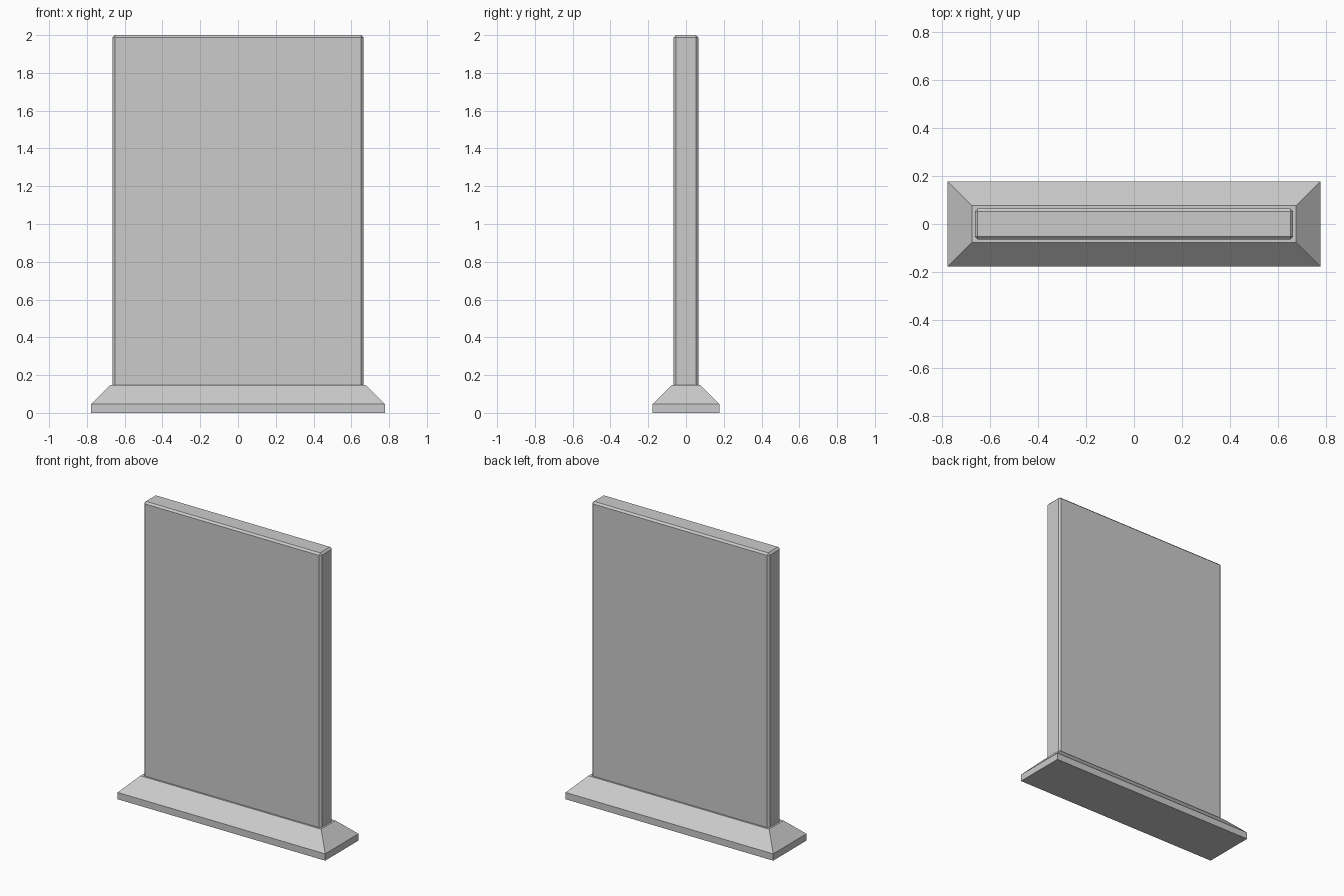
import bpy, bmesh

if "Cube" in bpy.data.objects:
    bpy.data.objects.remove(bpy.data.objects["Cube"])


def make_object(name, bm):
    bmesh.ops.recalc_face_normals(bm, faces=bm.faces)
    mesh = bpy.data.meshes.new(name)
    bm.to_mesh(mesh)
    bm.free()
    obj = bpy.data.objects.new(name, mesh)
    bpy.context.collection.objects.link(obj)
    return obj


def stacked_rings(sections):
    """Closed solid through centred rectangles (half_x, half_y, z)."""
    bm = bmesh.new()
    rings = [[bm.verts.new((sx * hx, sy * hy, z))
              for sx, sy in ((-1, -1), (1, -1), (1, 1), (-1, 1))]
             for hx, hy, z in sections]
    bm.faces.new(rings[0][::-1])
    bm.faces.new(rings[-1])
    for low, high in zip(rings, rings[1:]):
        for i in range(4):
            j = (i + 1) % 4
            bm.faces.new((low[i], low[j], high[j], high[i]))
    return bm


# Plinth: straight skirt, then a slope up to a narrow ledge
make_object("base_plinth", stacked_rings([
    (0.777, 0.178, 0.0),
    (0.777, 0.178, 0.046),
    (0.676, 0.077, 0.147)]))

# Upright slab with chamfered vertical and top edges
bottom = 0.147
bm = stacked_rings([(0.664, 0.065, bottom), (0.664, 0.065, 2.0)])
edges = [e for e in bm.edges if any(v.co.z > bottom + 0.01 for v in e.verts)]
bmesh.ops.bevel(bm, geom=edges, offset=0.012, offset_type='OFFSET',
                segments=1, profile=0.5, affect='EDGES')
make_object("upright_panel", bm)
